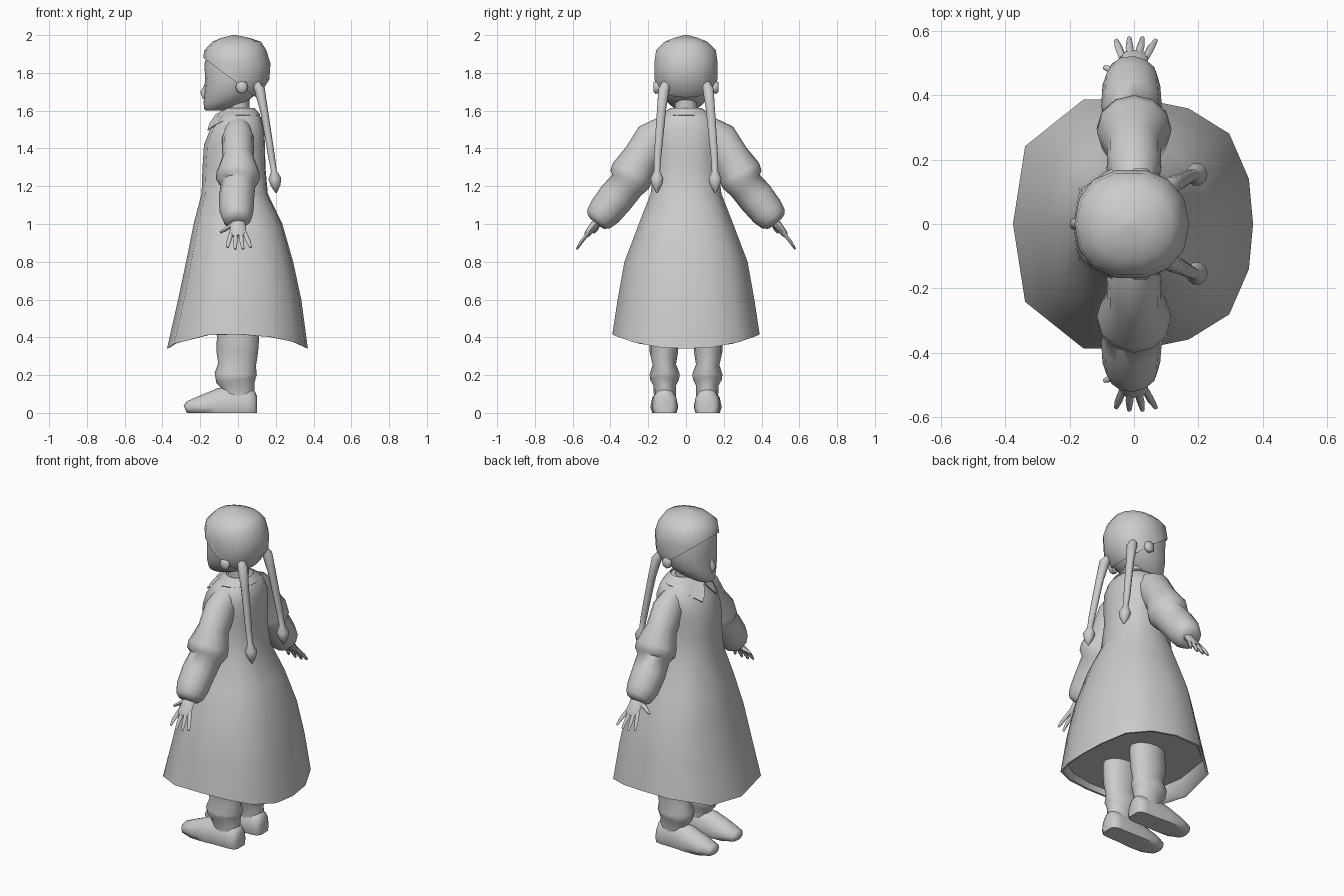
import bpy, bmesh, math
from mathutils import Vector

if "Cube" in bpy.data.objects:
    bpy.data.objects.remove(bpy.data.objects["Cube"])

clay = bpy.data.materials.new("plain_grey")
clay.use_nodes = True
clay.diffuse_color = (0.6, 0.6, 0.6, 1)
clay.node_tree.nodes["Principled BSDF"].inputs["Base Color"].default_value = (0.6, 0.6, 0.6, 1)


def finish(name, bm, mirror=False, thick=0, angle=62):
    bmesh.ops.recalc_face_normals(bm, faces=bm.faces)
    mesh = bpy.data.meshes.new(name)
    bm.to_mesh(mesh)
    bm.free()
    mesh.materials.append(clay)
    ob = bpy.data.objects.new(name, mesh)
    bpy.context.collection.objects.link(ob)
    bpy.ops.object.select_all(action='DESELECT')
    ob.select_set(True)
    bpy.context.view_layer.objects.active = ob
    if thick:
        mod = ob.modifiers.new("thickness", 'SOLIDIFY')
        mod.thickness, mod.offset = thick, -1
        bpy.ops.object.modifier_apply(modifier=mod.name)
    bpy.ops.object.shade_smooth_by_angle(angle=math.radians(angle))
    if mirror:
        mod = ob.modifiers.new("mirror", 'MIRROR')
        mod.use_axis = (False, True, False)


def loft(rings, cap_start=True, cap_end=True):
    """Skin a list of closed point rings."""
    bm = bmesh.new()
    rows = [[bm.verts.new((p[0], p[1], max(p[2], 0))) for p in ring] for ring in rings]
    n = len(rows[0])
    for a, b in zip(rows, rows[1:]):
        for i in range(n):
            j = (i + 1) % n
            bm.faces.new((a[i], a[j], b[j], b[i]))
    if cap_start:
        bm.faces.new(rows[0])
    if cap_end:
        bm.faces.new(rows[-1])
    return bm


def oval(z, front, back, half, sides, power=1.0):
    """Horizontal ring from its front x, back x and half width."""
    ring = []
    for i in range(sides):
        t = math.tau * i / sides
        c, s = math.cos(t), math.sin(t)
        c = math.copysign(abs(c) ** power, c)
        s = math.copysign(abs(s) ** power, s)
        ring.append(Vector(((front + back) / 2 + c * (back - front) / 2, s * half, z)))
    return ring


def tube(stations, sides, across=(1, 0, 0)):
    """Rings square to a path; each station is (point, across radius, other radius)."""
    pts = [Vector(s[0]) for s in stations]
    rings = []
    for k, (_, ru, rv) in enumerate(stations):
        d = (pts[min(k + 1, len(pts) - 1)] - pts[max(k - 1, 0)]).normalized()
        u = Vector(across)
        u = (u - d * u.dot(d)).normalized()
        v = d.cross(u)
        rings.append([pts[k] + u * ru * math.cos(math.tau * i / sides)
                      + v * rv * math.sin(math.tau * i / sides) for i in range(sides)])
    return loft(rings)


# Dress: flat-fronted flared skirt, fitted chest, hem lifted at the sides
outline = [(-1, 0), (-.9, .62), (-.42, .99), (.05, 1), (.46, .92), (.8, .72), (.965, .36), (1, 0)]
outline += [(c, -s) for c, s in outline[-2:0:-1]]


def dress_ring(z, front, back, half):
    return [Vector((c * (back if c > 0 else -front), s * half, z)) for c, s in outline]


def lift_hem(ring):
    for p in ring:
        p.z += .075 * abs(p.y / .39) ** 2.3
    return ring


dress = [(0.6, -.317, .335, .362), (0.8, -.275, .292, .326),
         (1.0, -.235, .235, .25), (1.16, -.193, .158, .188), (1.3, -.188, .145, .168),
         (1.42, -.18, .143, .175), (1.5, -.148, .138, .178), (1.565, -.1, .122, .15),
         (1.6, -.065, .088, .09)]
rings = [dress_ring(.445, -.34, .345, .365),
         lift_hem(dress_ring(.345, -.362, .357, .377)),
         lift_hem(dress_ring(.34, -.376, .37, .39))]
finish("dress", loft(rings + [dress_ring(*row) for row in dress]))

# Collar lying on the dress, with two front points
top, low = oval(1.614, -.064, .088, .082, 24), oval(1.578, -.122, .118, .138, 24)
for i, p in enumerate(low):
    off = abs(i - 12)
    drop = (.0, .05, .08, .055, .035, .018)[off] if off < 6 else 0
    p.z -= drop
    p.x -= drop * .7
finish("collar", loft([top, low], False, False), thick=.006, angle=40)

# Sleeves with a full elbow fold and a wide closed cuff
sleeve = [((0, .1, 1.53), .06, .055), ((0, .17, 1.455), .085, .1), ((0, .235, 1.355), .083, .098),
          ((0, .285, 1.27), .115, .115), ((0, .298, 1.235), .116, .113),
          ((0, .315, 1.205), .092, .094), ((-.008, .37, 1.14), .094, .097),
          ((-.008, .43, 1.065), .09, .091), ((-.003, .463, 1.027), .077, .078),
          ((0, .476, 1.012), .06, .058), ((0, .48, 1.007), .03, .03)]
finish("sleeves", tube(sleeve, 12), mirror=True)

# Hands with four fingers and a thumb
palm = [((0, .445, 1.04), .03, .024), ((0, .485, .995), .04, .022), ((0, .52, .95), .045, .018),
        ((0, .53, .935), .036, .011)]
finish("palms", tube(palm, 8), mirror=True)
for k, name in enumerate(["index", "middle", "ring", "little"]):
    s = k - 1.5
    reach = .012 * abs(s)
    finger = [((s * .023, .515, .955), .012, .012),
              ((s * .034 + .003, .55, .91), .012, .011),
              ((s * .041 + .006, .582 - reach * .6, .862 + reach * .8), .007, .006)]
    finish(name + "_fingers", tube(finger, 6), mirror=True)
thumb = [((-.025, .47, 1.0), .016, .013), ((-.06, .475, .975), .014, .012),
         ((-.093, .487, .955), .007, .007)]
finish("thumbs", tube(thumb, 6, (0, 1, 0)), mirror=True)

# Neck and head
finish("neck", loft([oval(z, -.055, .06, .06, 10) for z in (1.55, 1.7)]))
head = [(1.6, -.17, -.09, .035), (1.61, -.18, -.05, .06), (1.645, -.182, .045, .1),
        (1.7, -.178, .11, .14), (1.77, -.175, .155, .157), (1.85, -.177, .16, .158),
        (1.92, -.16, .135, .145), (1.965, -.09, .09, .09)]
finish("head", loft([oval(z, f, b, h, 16, .92) for z, f, b, h in head]))
nose = [((-.165, 0, 1.74), .01, .01), ((-.182, 0, 1.695), .018, .02), ((-.172, 0, 1.665), .014, .01)]
finish("nose", tube(nose, 8))

# Hair cap cut along a line sloping from the brow to the nape
hair = [(1.635, -.19, .06, .09), (1.69, -.19, .12, .145), (1.765, -.19, .166, .17),
        (1.85, -.19, .172, .172), (1.92, -.178, .15, .162), (1.965, -.135, .122, .115),
        (1.985, -.09, .06, .065), (2.0, -.03, -.01, .01)]
bm = loft([oval(z, f, b, h, 14, .92) for z, f, b, h in hair], False, True)
bmesh.ops.bisect_plane(bm, geom=bm.verts[:] + bm.edges[:] + bm.faces[:],
                       plane_co=(-.19, 0, 1.885), plane_no=(.6, 0, .8), clear_inner=True)
finish("hair_cap", bm, thick=.014)

# Ears
ear = [((.02, .14, 1.722), .025, .03), ((.02, .158, 1.725), .034, .036), ((.02, .172, 1.725), .022, .025)]
finish("ears", tube(ear, 8), mirror=True)

# Braids ending in a pointed tuft
braid = [((.085, .1, 1.76), .02, .02), ((.115, .118, 1.71), .028, .03), ((.138, .13, 1.6), .021, .025),
         ((.158, .14, 1.48), .019, .023), ((.177, .15, 1.36), .018, .02),
         ((.19, .153, 1.28), .015, .017), ((.195, .154, 1.24), .034, .036),
         ((.199, .154, 1.205), .026, .028), ((.202, .153, 1.165), .004, .004)]
finish("braids", tube(braid, 10), mirror=True)

# Trousers gathered above the ankle, ending just inside the skirt
leg = [((0, .115, .46), .112, .077), ((0, .115, .4), .112, .077), ((-.004, .117, .32), .11, .075),
       ((-.005, .115, .255), .1, .062), ((-.012, .113, .205), .112, .08),
       ((-.01, .113, .175), .106, .076), ((-.003, .112, .145), .09, .06), ((0, .112, .08), .088, .058)]
finish("legs", tube(leg, 12), mirror=True)

# Shoes with flat soles and rounded heels
shoe = [((-.28, .115, .02), .03, .02), ((-.268, .115, .025), .05, .036),
        ((-.2, .115, .03), .07, .062), ((-.11, .115, .03), .074, .1),
        ((-.04, .113, .03), .069, .115), ((.05, .112, .03), .069, .11),
        ((.085, .112, .03), .062, .095), ((.1, .112, .03), .04, .06)]
finish("shoes", tube(shoe, 12, (0, 1, 0)), mirror=True)
